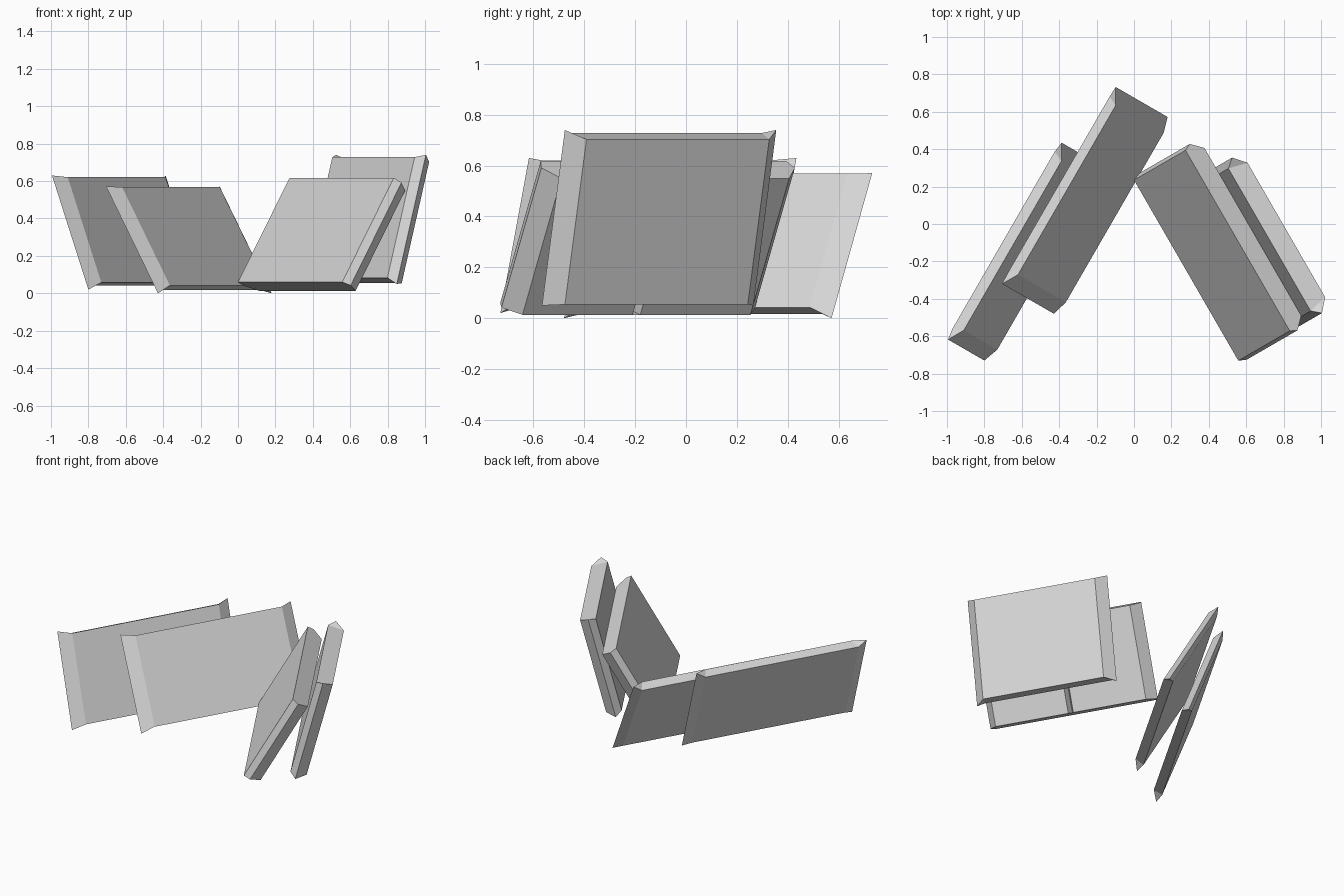
import bpy, bmesh, math
from mathutils import Vector

cube = bpy.data.objects.get("Cube")
if cube:
    bpy.data.objects.remove(cube, do_unlink=True)

grey = bpy.data.materials.new("stone_grey")
grey.use_nodes = True
colour = (0.68, 0.68, 0.68, 1)
grey.diffuse_color = colour
grey.node_tree.nodes["Principled BSDF"].inputs["Base Color"].default_value = colour


def slab(name, origin, heading, lean, tilt, height, profile, front_inset, back_inset, flip=1):
    """Extrude a (length, depth) profile up a leaning plane, bevelling top and bottom on both faces."""
    h, t, a = (math.radians(v) for v in (lean, tilt, heading))
    out = Vector((math.cos(h), math.sin(h), 0))
    z = Vector((0, 0, 1))
    along = Vector((math.cos(a), math.sin(a), 0))
    up = out * math.sin(t) + z * math.cos(t)
    normal = flip * (out * math.cos(t) - z * math.sin(t))
    front = max(d for _, d in profile)
    back = min(d for _, d in profile)

    bm = bmesh.new()
    low, high = [], []
    for length, depth in profile:
        # The bevel grows with distance from the widest layer at depth zero
        inset = front_inset * depth / front if depth >= 0 else back_inset * depth / back
        base = Vector(origin) + along * length + normal * depth
        low.append(bm.verts.new(base + up * inset))
        high.append(bm.verts.new(base + up * (height - inset)))
    bm.faces.new(low)
    bm.faces.new(high)
    n = len(profile)
    for i in range(n):
        j = (i + 1) % n
        bm.faces.new((low[i], low[j], high[j], high[i]))
    # Triangulate so the bevelled caps stay flat-sided
    bmesh.ops.triangulate(bm, faces=[f for f in bm.faces if len(f.verts) > 4])
    bmesh.ops.recalc_face_normals(bm, faces=bm.faces)
    mesh = bpy.data.meshes.new(name)
    bm.to_mesh(mesh)
    bm.free()
    mesh.materials.append(grey)
    bpy.context.collection.objects.link(bpy.data.objects.new(name, mesh))


def outline(length, half, groove=()):
    """Mirror one end's (inset, depth) points, listed back to front, with an optional groove."""
    far = [(length - x, d) for x, d in half]
    return far + list(groove) + half[::-1]


# Right-hand pair, deeper bevels turned inwards
panel = outline(1.215, [(0.06, -0.02), (0, 0), (0.085, 0.042)])
slab("right_outer_slab", (-0.80, -0.73, 0.02), 60, 150, 20.2, 0.65, panel, 0.025, 0.03, -1)
slab("right_inner_slab", (-0.428, -0.48, 0), 60, 150, 29.3, 0.654, panel, 0.025, 0.03, -1)

# Left-hand pair, deeper bevels turned outwards; the inner one is chipped across its middle
chip = [(0.575, 0.115), (0.56, 0.07), (0.54, 0.115)]
slab("left_inner_slab", (0, 0.235, 0.06), -60, 30, 29.7, 0.642,
     outline(1.115, [(0, 0), (-0.018, 0.045), (0.04, 0.115)], chip), 0.012, 0)
slab("left_outer_slab", (0.369, 0.265, 0.05), -60, 30, 14.6, 0.713,
     outline(0.96, [(0.04, -0.042), (0, 0), (0.065, 0.065)]), 0.021, 0.023)
